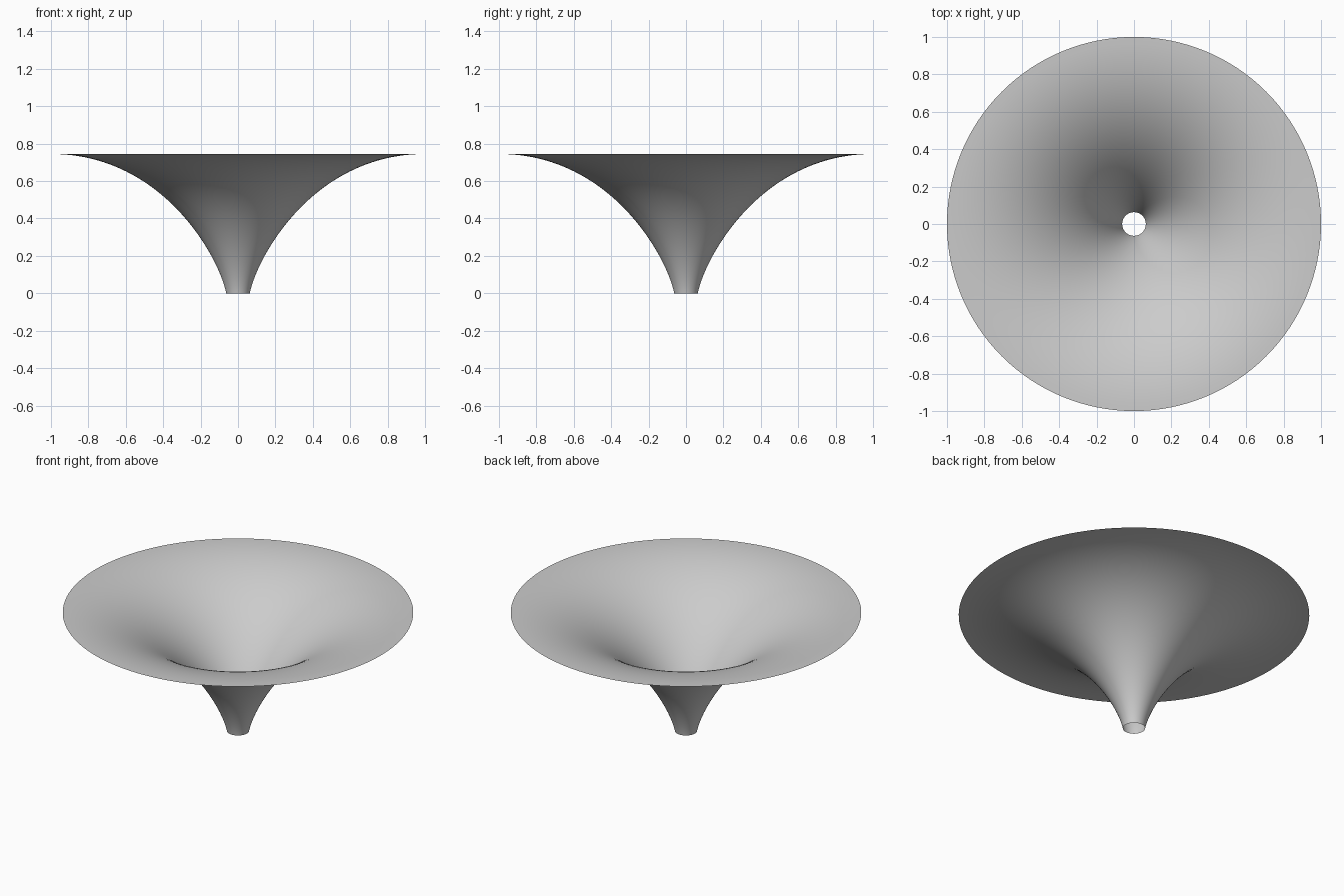
import bpy
import bmesh
import math
from mathutils import Vector
from mathutils.geometry import interpolate_bezier

cube = bpy.data.objects.get("Cube")
if cube:
    bpy.data.objects.remove(cube, do_unlink=True)

SEGMENTS = 128
RINGS = 48

# Plain grey material
grey = bpy.data.materials.new("light_grey")
grey.use_nodes = True
colour = (0.6, 0.6, 0.6, 1)
grey.diffuse_color = colour
grey.node_tree.nodes["Principled BSDF"].inputs["Base Color"].default_value = colour

# Flared profile, from the narrow open spout up to the flat wide rim
spout, spout_handle = Vector((0.063, 0, 0)), Vector((0.1, 0, 0.19))
rim_handle, rim = Vector((0.4, 0, 0.745)), Vector((1, 0, 0.745))
profile = interpolate_bezier(spout, spout_handle, rim_handle, rim, RINGS)

# Spin the profile into a single thin sheet, open at both ends
bm = bmesh.new()
verts = [bm.verts.new(p) for p in profile]
edges = [bm.edges.new(pair) for pair in zip(verts, verts[1:])]
bmesh.ops.spin(bm, geom=verts + edges, cent=(0, 0, 0), axis=(0, 0, 1),
               angle=math.tau, steps=SEGMENTS, use_merge=True)
bmesh.ops.remove_doubles(bm, verts=bm.verts, dist=0.0001)
bmesh.ops.recalc_face_normals(bm, faces=bm.faces)

# Face the sheet upwards, into the bowl
bm.normal_update()
if sum(f.normal.z for f in bm.faces) < 0:
    bmesh.ops.reverse_faces(bm, faces=bm.faces)
for face in bm.faces:
    face.smooth = True

mesh = bpy.data.meshes.new("flared_funnel")
bm.to_mesh(mesh)
bm.free()
mesh.materials.append(grey)
funnel = bpy.data.objects.new("flared_funnel", mesh)
bpy.context.collection.objects.link(funnel)
